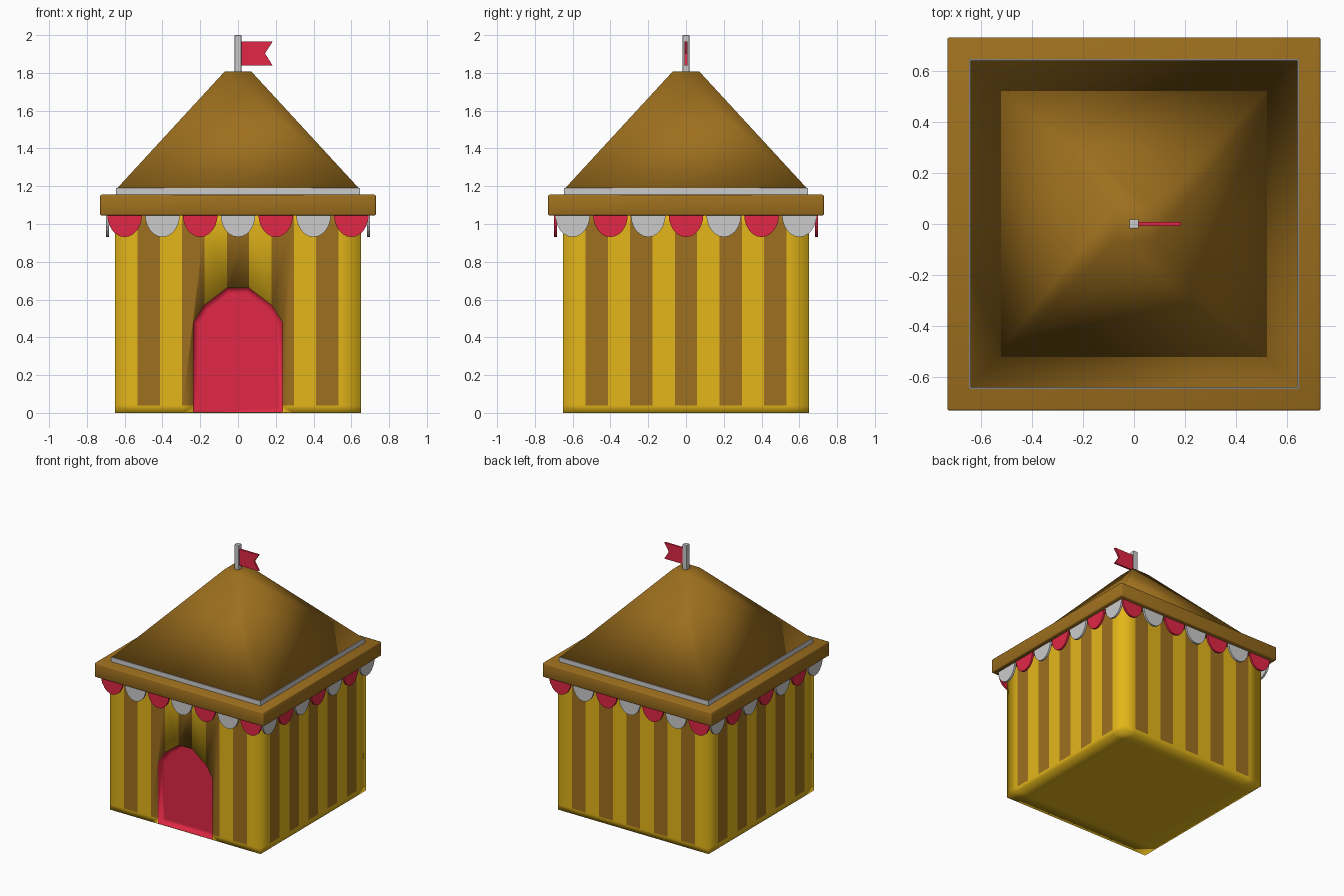
import bpy, bmesh, math
from mathutils import Matrix

if "Cube" in bpy.data.objects:
    bpy.data.objects.remove(bpy.data.objects["Cube"])


def material(name, rgb):
    m = bpy.data.materials.new(name)
    m.diffuse_color = (*rgb, 1)
    m.use_nodes = True
    m.node_tree.nodes["Principled BSDF"].inputs["Base Color"].default_value = m.diffuse_color
    return m


YELLOW = material("yellow", (0.78, 0.47, 0.01))
BROWN = material("brown", (0.34, 0.16, 0.013))
RED = material("red", (0.75, 0.02, 0.06))


def finish(bm, name, mats=(), smooth=False):
    bmesh.ops.recalc_face_normals(bm, faces=bm.faces)
    for f in bm.faces:
        f.smooth = smooth
    me = bpy.data.meshes.new(name)
    bm.to_mesh(me)
    bm.free()
    for m in mats:
        me.materials.append(m)
    ob = bpy.data.objects.new(name, me)
    bpy.context.collection.objects.link(ob)
    return ob


def box_mesh(half, z0, z1, top_half=None):
    """Square block, optionally tapered to top_half."""
    bm = bmesh.new()
    bmesh.ops.create_cube(bm, size=2)
    for v in bm.verts:
        h = top_half if top_half and v.co.z > 0 else half
        v.co = (v.co.x * h, v.co.y * h, z1 if v.co.z > 0 else z0)
    return bm


def prism_mesh(points, y0, y1):
    """Extrude an (x, z) outline along y."""
    bm = bmesh.new()
    face = bm.faces.new([bm.verts.new((x, y0, z)) for x, z in points])
    ext = bmesh.ops.extrude_face_region(bm, geom=[face])["geom"]
    for e in ext:
        if isinstance(e, bmesh.types.BMVert):
            e.co.y = y1
    return bm


def bevel(ob, width):
    b = ob.modifiers.new("bevel", 'BEVEL')
    b.width, b.segments = width, 2


# Tent body: block cut into 11 columns, alternate columns striped
W, N = 0.65, 11
step = 2 * W / N
bm = box_mesh(W, 0, 1.06)
cuts = [((-W + i * step, 0, 0), (1, 0, 0)) for i in range(1, N)]
cuts += [((0, -W + i * step, 0), (0, 1, 0)) for i in range(1, N)]
cuts += [((0, 0, z), (0, 0, 1)) for z in (0.04, 1.0)]
for co, no in cuts:
    bmesh.ops.bisect_plane(bm, geom=bm.verts[:] + bm.edges[:] + bm.faces[:],
                           plane_co=co, plane_no=no)
for f in bm.faces:
    c = f.calc_center_median()
    f.normal_update()
    if abs(f.normal.z) < 0.5 and c.z > 0.04:
        u = c.x if abs(f.normal.y) > 0.5 else c.y
        f.material_index = int((u + W) / step) % 2
body = finish(bm, "tent_body", (YELLOW, BROWN), True)

# Doorway: shallow arched recess
half_arch = [(0.235, 0.004), (0.235, 0.48), (0.178, 0.57), (0.057, 0.662)]
arch = half_arch + [(-x, z) for x, z in reversed(half_arch)]
bm = prism_mesh(arch, -0.8, -0.6)
back = [f for f in bm.faces if all(v.co.y > -0.7 for v in f.verts)]
bmesh.ops.inset_region(bm, faces=back, thickness=0.03)
cutter = finish(bm, "doorway_cutter", (RED,), True)
cutter.hide_render = True
mod = body.modifiers.new("doorway", 'BOOLEAN')
mod.operation, mod.solver, mod.object = 'DIFFERENCE', 'EXACT', cutter
mod.material_mode = 'TRANSFER'
bpy.context.view_layer.objects.active = body
bpy.ops.object.modifier_apply(modifier=mod.name)
bpy.data.objects.remove(cutter)

# Eave slab, pale trim and pyramid roof
bevel(finish(box_mesh(0.73, 1.045, 1.155), "eave", (BROWN,), True), 0.008)
finish(box_mesh(0.645, 1.15, 1.19), "roof_trim")
finish(box_mesh(0.64, 1.189, 1.808, 0.07), "roof", (BROWN,), True)

# Flag pole and swallow-tailed flag
bevel(finish(box_mesh(0.018, 1.78, 2.0), "flag_pole"), 0.004)
flag = [(0.01, 1.84), (0.183, 1.84), (0.143, 1.903), (0.183, 1.965), (0.01, 1.965)]
finish(prism_mesh(flag, -0.008, 0.008), "flag", (RED,))

# Scalloped bunting, seven per side in alternating colours
SEG = 12
scallop = [(0.092 * math.cos(math.pi * i / SEG), 1.05 - 0.119 * math.sin(math.pi * i / SEG))
           for i in range(SEG + 1)]
for k, side in enumerate(("front", "right", "back", "left")):
    for i in range(7):
        x0 = (i - 3) * 0.2
        bm = prism_mesh([(x + x0, z) for x, z in scallop], -0.698, -0.682)
        bm.transform(Matrix.Rotation(k * math.pi / 2, 4, 'Z'))
        finish(bm, f"scallop_{side}_{i + 1}", (RED,) if (i + k) % 2 == 0 else ())
